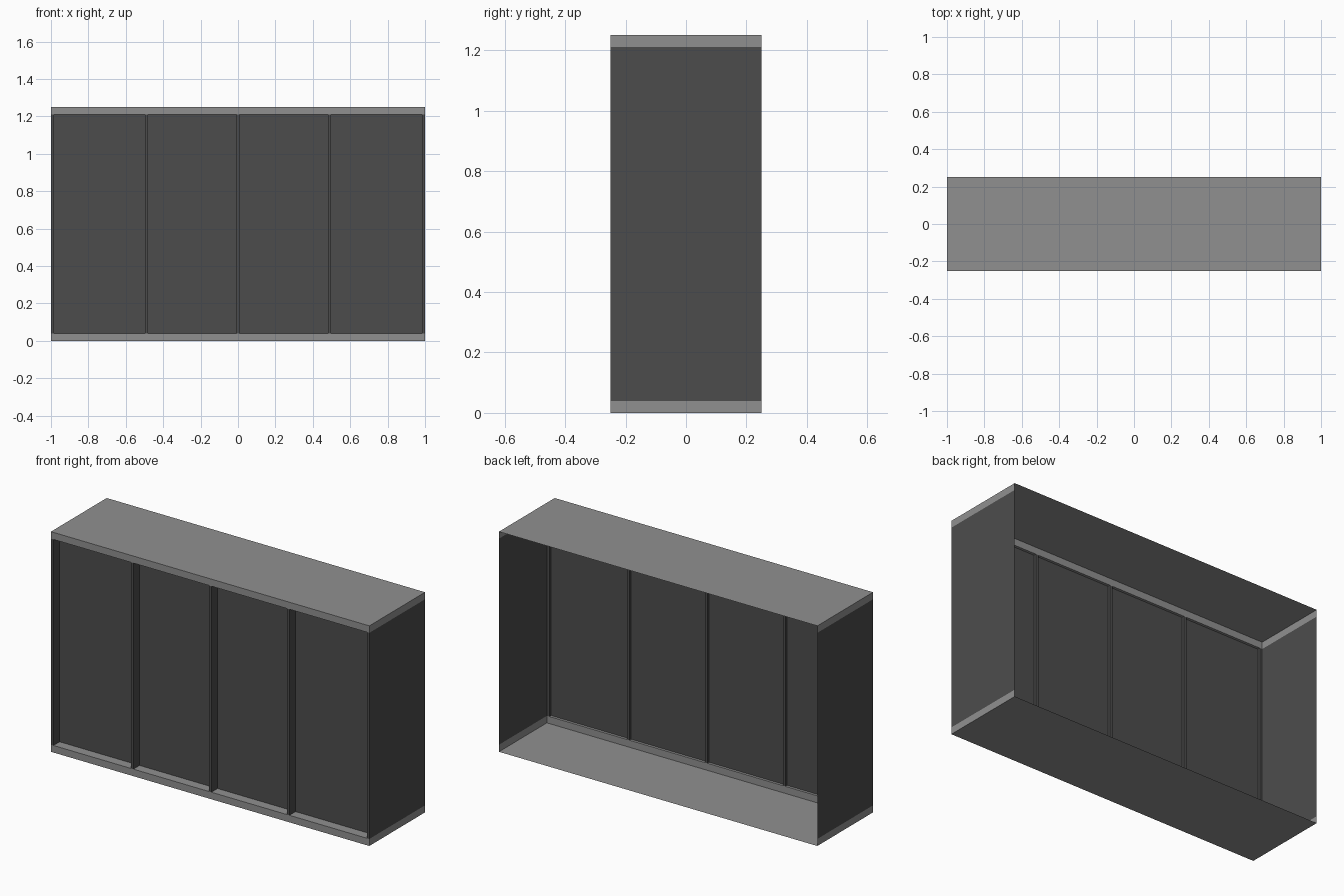
import bpy
import bmesh
from mathutils import Vector

cube = bpy.data.objects.get("Cube")
if cube:
    bpy.data.objects.remove(cube, do_unlink=True)


def make_material(name, value):
    mat = bpy.data.materials.new(name)
    mat.use_nodes = True
    colour = (value, value, value, 1)
    mat.diffuse_color = colour
    mat.node_tree.nodes["Principled BSDF"].inputs["Base Color"].default_value = colour
    return mat


LIGHT = make_material("light grey", 0.28)
DARK = make_material("dark grey", 0.073)

WIDTH, DEPTH, HEIGHT = 2.0, 0.5, 1.25
BAND = 0.04            # height of the rails and the light end bands
POST = 0.016           # width of the door posts
FRONT, BACK = -DEPTH / 2, DEPTH / 2
PANEL_Y, FRAME_Y = -0.195, -0.18
RIGHT = WIDTH / 2
TOP_BAND = HEIGHT - BAND


def add_object(name, bm, mat):
    mesh = bpy.data.meshes.new(name)
    bm.to_mesh(mesh)
    bm.free()
    mesh.materials.append(mat)
    obj = bpy.data.objects.new(name, mesh)
    bpy.context.collection.objects.link(obj)
    return obj


def box(name, low, high, mat):
    """Solid block between two opposite corners."""
    low, high = Vector(low), Vector(high)
    bm = bmesh.new()
    bmesh.ops.create_cube(bm, size=1)
    bmesh.ops.scale(bm, vec=high - low, verts=bm.verts)
    bmesh.ops.translate(bm, vec=(low + high) / 2, verts=bm.verts)
    return add_object(name, bm, mat)


def sheet(name, origin, along, up, mat):
    """Single rectangular sheet spanned by two edges."""
    o, a, u = Vector(origin), Vector(along), Vector(up)
    bm = bmesh.new()
    bm.faces.new([bm.verts.new(p) for p in (o, o + a, o + a + u, o + u)])
    return add_object(name, bm, mat)


# Top and bottom boards
across, deep = (WIDTH, 0, 0), (0, DEPTH, 0)
sheet("top_board", (-RIGHT, FRONT, HEIGHT), across, deep, LIGHT)
sheet("bottom_board", (-RIGHT, FRONT, 0), deep, across, LIGHT)

# Side walls, with light bands at both ends
for side, x in (("left", RIGHT), ("right", -RIGHT)):
    for part, z0, z1, mat in (("lower_band", 0, BAND, LIGHT),
                              ("wall", BAND, TOP_BAND, DARK),
                              ("upper_band", TOP_BAND, HEIGHT, LIGHT)):
        up = (0, 0, z1 - z0)
        edges = (deep, up) if x > 0 else (up, deep)
        sheet(f"{side}_{part}", (x, FRONT, z0), *edges, mat)

# Front rails
for name, z in (("bottom_rail", 0), ("top_rail", TOP_BAND)):
    box(name, (-RIGHT, FRONT, z), (RIGHT, FRAME_Y, z + BAND), LIGHT)

# Upright posts
for i, x in enumerate((-RIGHT + POST / 2, -0.49, 0, 0.49, RIGHT - POST / 2)):
    box(f"post_{i + 1}", (x - POST / 2, FRONT, BAND),
        (x + POST / 2, FRAME_Y, TOP_BAND), DARK)

# Recessed door panels
edges = (-RIGHT + POST, -0.49, 0, 0.49, RIGHT - POST)
for i, (x0, x1) in enumerate(zip(edges, edges[1:])):
    sheet(f"door_panel_{i + 1}", (x0, PANEL_Y, BAND), (x1 - x0, 0, 0),
          (0, 0, TOP_BAND - BAND), DARK)
